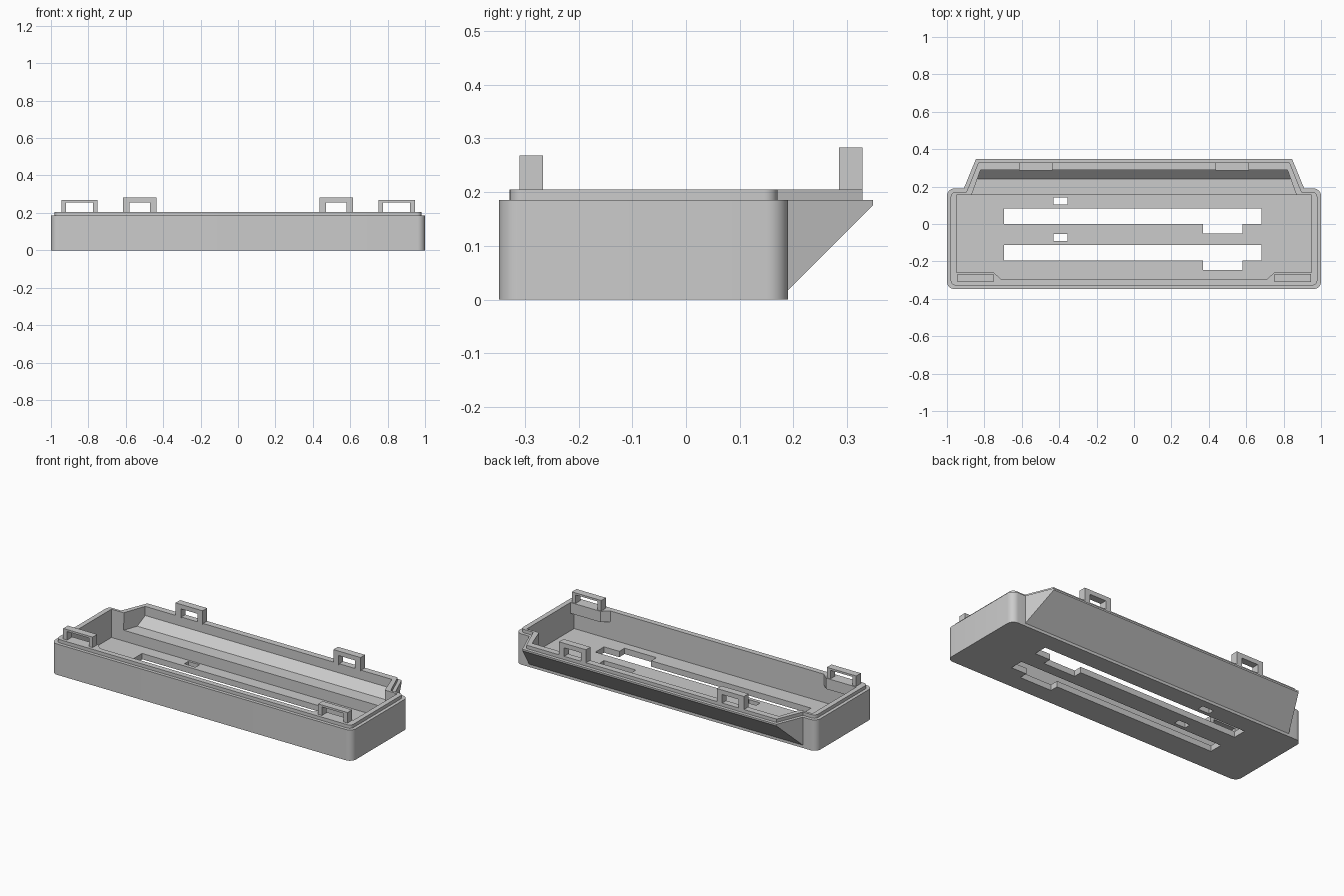
import bpy, bmesh, math

if "Cube" in bpy.data.objects:
    bpy.data.objects.remove(bpy.data.objects["Cube"], do_unlink=True)

grey = bpy.data.materials.new("plain_grey")
grey.use_nodes = True
GREY = (0.6, 0.6, 0.6, 1)
grey.diffuse_color = GREY
grey.node_tree.nodes["Principled BSDF"].inputs["Base Color"].default_value = GREY


def make(name, bm):
    bmesh.ops.recalc_face_normals(bm, faces=bm.faces[:])
    mesh = bpy.data.meshes.new(name)
    bm.to_mesh(mesh)
    bm.free()
    mesh.materials.append(grey)
    obj = bpy.data.objects.new(name, mesh)
    bpy.context.collection.objects.link(obj)
    return obj


def prism(name, outline, z0, z1):
    """Extrude a plan outline from z0 to z1."""
    bm = bmesh.new()
    face = bm.faces.new([bm.verts.new((x, y, z0)) for x, y in outline])
    top = bmesh.ops.extrude_face_region(bm, geom=[face])["geom"]
    bmesh.ops.translate(bm, vec=(0, 0, z1 - z0),
                        verts=[v for v in top if isinstance(v, bmesh.types.BMVert)])
    return make(name, bm)


def rect(x0, x1, y0, y1):
    return [(x0, y0), (x1, y0), (x1, y1), (x0, y1)]


def rounded(x, y0, y1, r, steps=8):
    """Rounded rectangle outline, symmetrical in x."""
    pts = []
    corners = [(x - r, y1 - r), (r - x, y1 - r), (r - x, y0 + r), (x - r, y0 + r)]
    for q, (cx, cy) in enumerate(corners):
        for i in range(steps + 1):
            a = math.pi / 2 * (q + i / steps)
            pts.append((cx + r * math.cos(a), cy + r * math.sin(a)))
    return pts


def hull(name, points):
    """Convex solid from points mirrored in x."""
    bm = bmesh.new()
    for x, y, z in points:
        for s in (-1, 1):
            bm.verts.new((s * x, y, z))
    bmesh.ops.convex_hull(bm, input=bm.verts[:])
    bmesh.ops.dissolve_limit(bm, angle_limit=0.01, verts=bm.verts[:], edges=bm.edges[:])
    return make(name, bm)


def combine(target, other, operation):
    mod = target.modifiers.new("combine", "BOOLEAN")
    mod.operation, mod.object, mod.solver = operation, other, "EXACT"
    bpy.context.view_layer.objects.active = target
    bpy.ops.object.modifier_apply(modifier=mod.name)
    bpy.data.objects.remove(other, do_unlink=True)


# Outer tray, rear sloped bay and the stepped lip
tray = prism("tray", rounded(1, -0.348, 0.19, 0.04), 0, 0.185)
bay = hull("bay", [(0.914, 0.18, 0.007), (0.914, 0.18, 0.185),
                   (0.845, 0.348, 0.175), (0.845, 0.348, 0.185)])
lip = prism("lip", rounded(0.98, -0.328, 0.17, 0.025), 0.15, 0.205)
bay_lip = prism("bay_lip", [(-0.925, 0.1), (0.925, 0.1), (0.832, 0.328), (-0.832, 0.328)],
                0.16, 0.205)
for part in (bay, lip, bay_lip):
    combine(tray, part, "UNION")

# Hollow interior and the raised rear shelf with its slope
cavity = prism("cavity", rect(-0.95, 0.95, -0.295, 0.155), 0.035, 0.4)
bay_cavity = hull("bay_cavity", [(0.87, 0.15, 0.1), (0.838, 0.24, 0.1), (0.82, 0.29, 0.15),
                                 (0.82, 0.29, 0.4), (0.87, 0.15, 0.4)])
for part in (cavity, bay_cavity):
    combine(tray, part, "DIFFERENCE")

# Two notched slots, each with a small window beside it
for y in (0, -0.195):
    slot = [(-0.695, y), (0.368, y), (0.368, y - 0.05), (0.58, y - 0.05),
            (0.58, y), (0.682, y), (0.682, y + 0.082), (-0.695, y + 0.082)]
    combine(tray, prism("slot", slot, -0.1, 0.1), "DIFFERENCE")
    window = rect(-0.43, -0.355, y + 0.104, y + 0.142)
    combine(tray, prism("window", window, -0.1, 0.1), "DIFFERENCE")

# Chamfered blocks that carry the front clips
for s in (-1, 1):
    outline = [(0.96, -0.31), (0.7, -0.31), (0.71, -0.295), (0.75, -0.26), (0.96, -0.26)]
    block = prism("block", [(s * x, y) for x, y in outline], 0.14, 0.205)
    combine(tray, block, "UNION")

bpy.ops.object.select_all(action="DESELECT")
tray.select_set(True)
bpy.context.view_layer.objects.active = tray
bpy.ops.object.shade_smooth_by_angle(angle=math.radians(25))


# Clips: square loops standing on the lip
def clip(name, x0, x1, y0, y1, top, post):
    obj = prism(name, rect(x0, x1, y0, y1), 0.2, top)
    hole = prism("hole", rect(x0 + post, x1 - post, y0 - 0.1, y1 + 0.1), 0.1, 0.256)
    combine(obj, hole, "DIFFERENCE")


for side, s in (("right", -1), ("left", 1)):
    for row, a, b, y0, y1, top, post in (("front", 0.75, 0.945, -0.31, -0.266, 0.268, 0.025),
                                         ("rear", 0.435, 0.615, 0.285, 0.328, 0.283, 0.035)):
        clip(f"{row}_{side}_clip", min(s * a, s * b), max(s * a, s * b), y0, y1, top, post)
